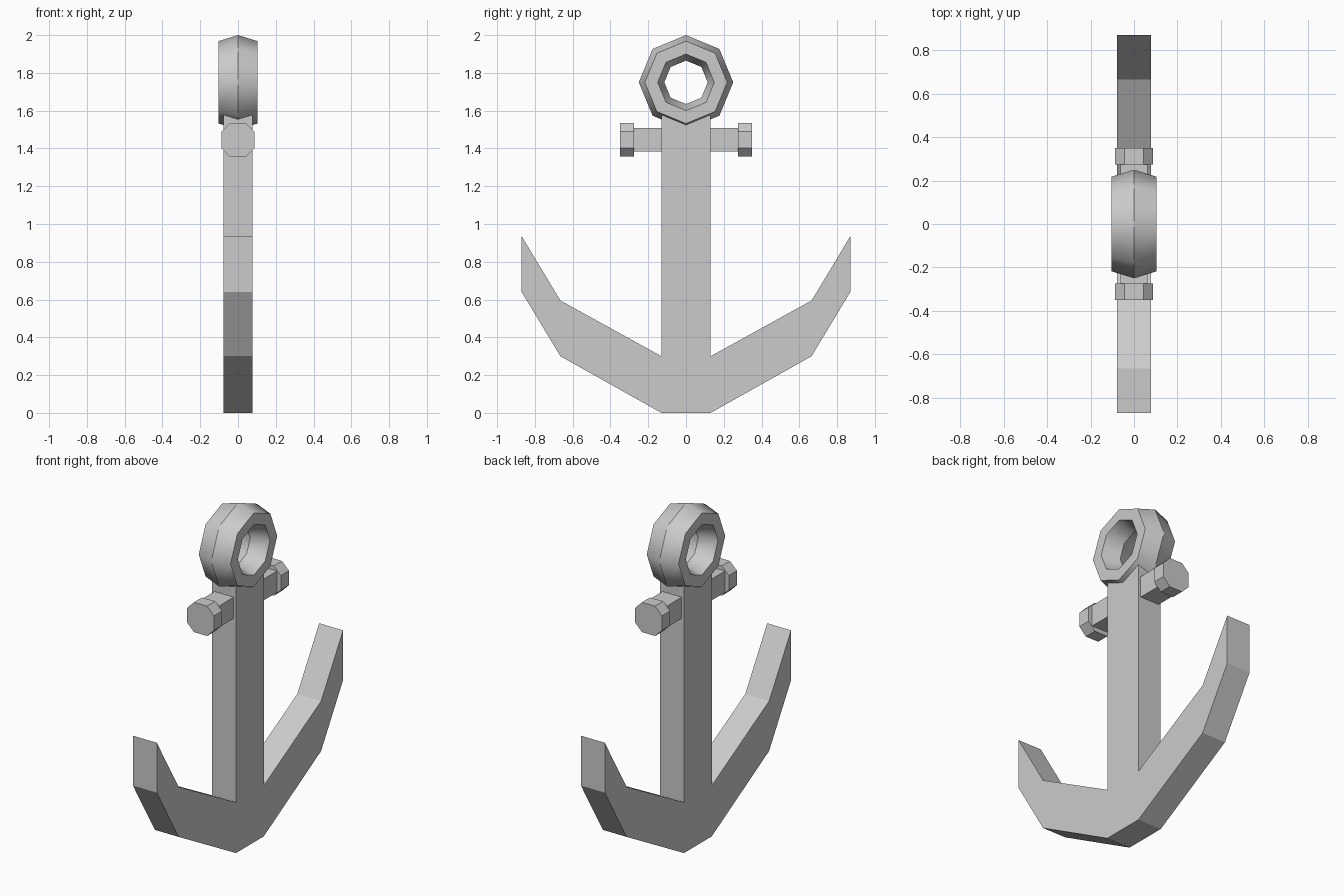
import bpy, bmesh
from math import sin, cos, pi

if "Cube" in bpy.data.objects:
    bpy.data.objects.remove(bpy.data.objects["Cube"])


def make_object(name, bm):
    bmesh.ops.recalc_face_normals(bm, faces=bm.faces)
    mesh = bpy.data.meshes.new(name)
    bm.to_mesh(mesh)
    bm.free()
    obj = bpy.data.objects.new(name, mesh)
    bpy.context.collection.objects.link(obj)
    return obj


def prism(name, points, depth):
    """Extrude a closed outline of 3D points by a depth vector."""
    bm = bmesh.new()
    face = bm.faces.new([bm.verts.new(p) for p in points])
    ext = bmesh.ops.extrude_face_region(bm, geom=[face], use_keep_orig=True)
    verts = [v for v in ext["geom"] if isinstance(v, bmesh.types.BMVert)]
    bmesh.ops.translate(bm, verts=verts, vec=depth)
    return make_object(name, bm)


# Shank and arms: one mirrored silhouette in the YZ plane
half = [(0.13, 0), (0.665, 0.30), (0.87, 0.64), (0.87, 0.935),
        (0.665, 0.595), (0.13, 0.30), (0.13, 1.59)]
outline = half + [(-y, z) for y, z in reversed(half)]
prism("shank_and_arms", [(-0.078, y, z) for y, z in outline], (0.156, 0, 0))

# Stock: square bar with an eight-sided cap on each end
ZC = 1.446
a = 0.063
prism("stock_bar", [(x, -0.29, ZC + z) for x, z in
                    [(-a, -a), (a, -a), (a, a), (-a, a)]], (0, 0.58, 0))
w, c = 0.088, 0.043
octagon = [(w, -c), (w, c), (c, w), (-c, w), (-w, c), (-w, -c), (-c, -w), (c, -w)]
for side, y in (("front", -0.35), ("back", 0.274)):
    prism("stock_cap_" + side, [(x, y, ZC + z) for x, z in octagon], (0, 0.076, 0))

# Ring: six-sided section swept around eight segments, smooth along the sweep
section = [(0, 0.25), (0.104, 0.218), (0.104, 0.15),
           (0, 0.115), (-0.104, 0.15), (-0.104, 0.218)]
bm = bmesh.new()
loops = [[bm.verts.new((x, r * sin(i * pi / 4), 1.75 + r * cos(i * pi / 4)))
          for x, r in section] for i in range(8)]
for i in range(8):
    p, q = loops[i], loops[(i + 1) % 8]
    for j in range(6):
        k = (j + 1) % 6
        bm.faces.new((p[j], p[k], q[k], q[j])).smooth = True
        bm.edges.get((p[j], q[j])).smooth = False
make_object("ring", bm)
